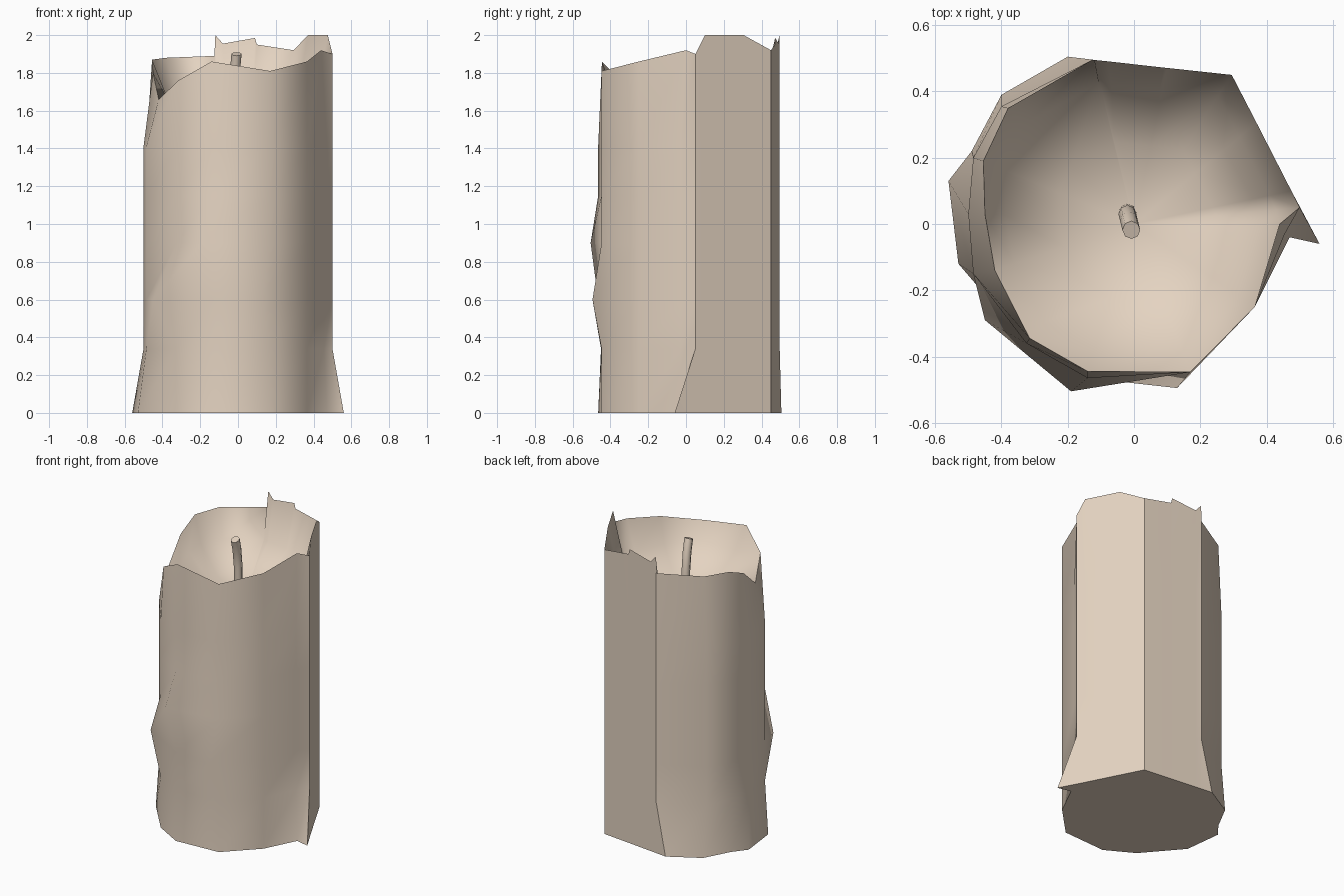
import bpy, bmesh, math

if "Cube" in bpy.data.objects:
    bpy.data.objects.remove(bpy.data.objects["Cube"])

wax = bpy.data.materials.new("pale_wax")
wax.diffuse_color = (0.78, 0.655, 0.535, 1)
wax.use_nodes = True
wax.node_tree.nodes["Principled BSDF"].inputs["Base Color"].default_value = wax.diffuse_color

# outline columns, counter-clockwise: x, y, rim height
COLS = [(0.50, 0.05, 1.90), (0.475, 0.10, 2.0), (0.37, 0.305, 2.0),      # flat right wall
        (0.295, 0.45, 1.92), (0.10, 0.471, 1.95), (0.09, 0.472, 1.985),  # flat back wall
        (-0.08, 0.491, 1.955), (-0.12, 0.495, 2.0), (-0.125, 0.496, 1.89),
        (-0.40, 0.355, 1.88), (-0.485, 0.20, 1.87), (-0.50, 0.03, 1.80), # round melted side
        (-0.485, -0.15, 1.66), (-0.325, -0.36, 1.76), (-0.14, -0.465, 1.86),
        (0.17, -0.447, 1.81), (0.365, -0.25, 1.86), (0.455, -0.03, 1.92)]
LEVELS = [0, 0.34, 0.60, 0.9, 1.15, 1.41]
# wax drips and flared foot: (column, level) -> x, y
BUMPS = {(0, 0): (0.56, -0.06), (17, 0): (0.47, -0.04), (8, 0): (-0.20, 0.505),
         (9, 0): (-0.40, 0.39), (10, 0): (-0.49, 0.22), (11, 0): (-0.56, 0.13),
         (12, 0): (-0.53, -0.12), (15, 2): (0.13, -0.495), (14, 3): (-0.19, -0.505),
         (13, 2): (-0.45, -0.29), (14, 1): (-0.14, -0.45)}
# rim points that lean in from the outline
LEAN = {9: (-0.38, 0.35), 10: (-0.455, 0.19), 11: (-0.45, 0.03), 12: (-0.42, -0.14),
        13: (-0.315, -0.345), 14: (-0.14, -0.445), 17: (0.44, 0.0)}
N = len(COLS)

bm = bmesh.new()
rings = []
for k, z in enumerate(LEVELS):
    rings.append([bm.verts.new((*BUMPS.get((i, k), c[:2]), z)) for i, c in enumerate(COLS)])

# rim, then the hollow around the wick
top = [LEAN.get(i, c[:2]) for i, c in enumerate(COLS)]
rings.append([bm.verts.new((*top[i], COLS[i][2])) for i in range(N)])
rim = len(rings) - 1
for s, z in ((0.86, 1.70), (0.5, 1.56)):
    rings.append([bm.verts.new((x * s, y * s, min(z, c[2] - 0.02)))
                  for (x, y), c in zip(top, COLS)])

for a, b in zip(rings, rings[1:]):
    for i in range(N):
        j = (i + 1) % N
        bm.faces.new((a[i], a[j], b[j], b[i]))
centre = bm.verts.new((0, 0, 1.51))
for i in range(N):
    bm.faces.new((rings[-1][i], rings[-1][(i + 1) % N], centre))
bottom = bm.faces.new(list(reversed(rings[0])))

# soft shading with crisp rim, foot and wall corners
for f in bm.faces:
    f.smooth = True
bottom.smooth = False
for k in (0, rim):
    for i in range(N):
        bm.edges.get((rings[k][i], rings[k][(i + 1) % N])).smooth = False
for i in (0, 3, 8):
    for k in range(rim):
        bm.edges.get((rings[k][i], rings[k + 1][i])).smooth = False
bm.normal_update()
me = bpy.data.meshes.new("candle_body")
bm.to_mesh(me)
bm.free()
me.materials.append(wax)
bpy.context.collection.objects.link(bpy.data.objects.new("candle_body", me))

# bent wick
bm = bmesh.new()
prev = None
for x, y, z in ((-0.02, 0.035, 1.45), (-0.02, 0.03, 1.7), (-0.015, 0.01, 1.82), (-0.008, -0.018, 1.90)):
    ring = []
    for i in range(8):
        a = math.tau * i / 8
        dy = math.sin(a) * 0.027
        ring.append(bm.verts.new((x + math.cos(a) * 0.027, y + dy, z + (dy * 0.35 if z > 1.8 else 0))))
    if prev:
        for i in range(8):
            j = (i + 1) % 8
            bm.faces.new((prev[i], prev[j], ring[j], ring[i])).smooth = True
    else:
        bm.faces.new(list(reversed(ring)))
    prev = ring
cap = bm.faces.new(prev)
for e in cap.edges:
    e.smooth = False
me = bpy.data.meshes.new("wick")
bm.to_mesh(me)
bm.free()
me.materials.append(wax)
bpy.context.collection.objects.link(bpy.data.objects.new("wick", me))
